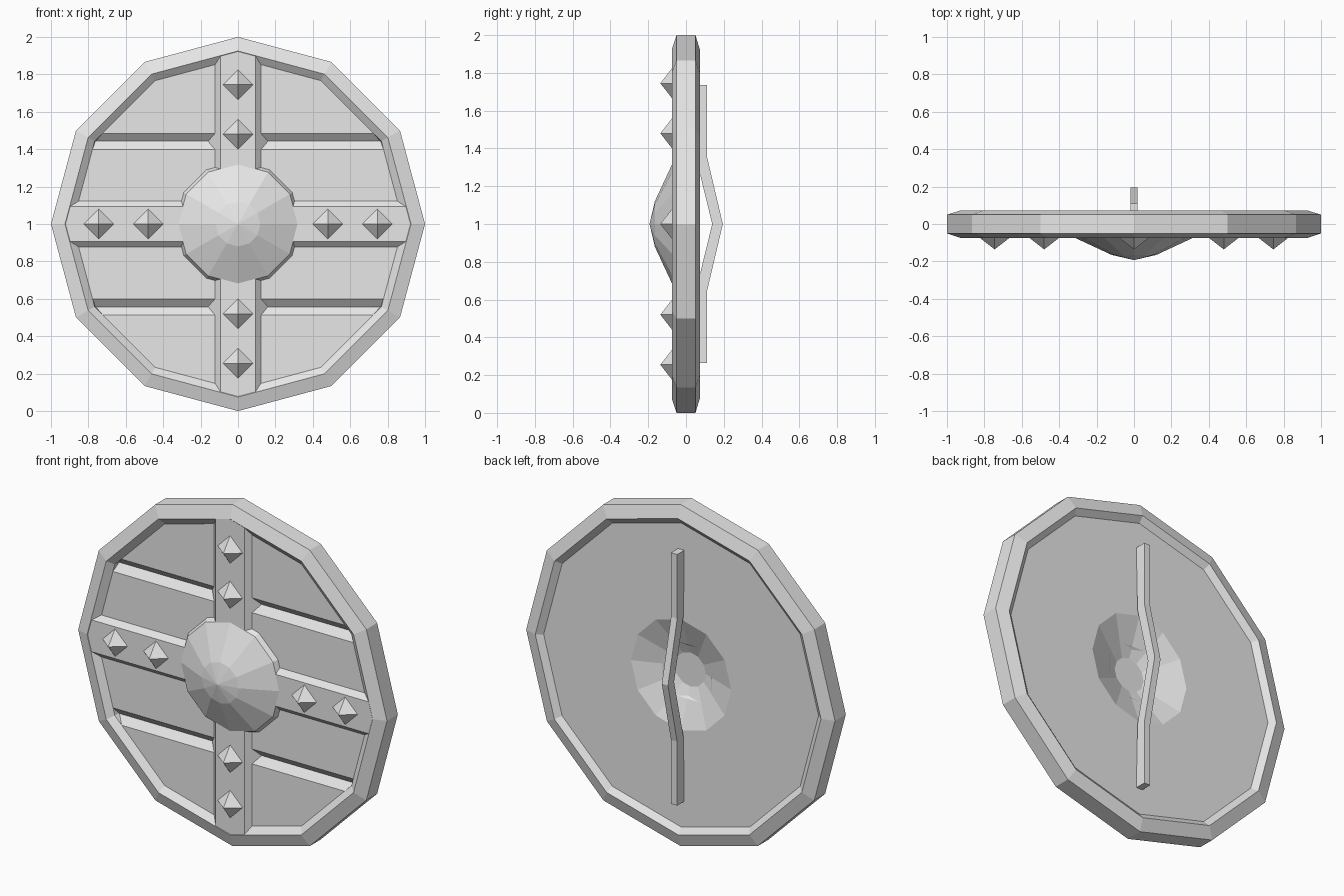
import bpy, bmesh, math
from mathutils import Matrix, Vector

cube = bpy.data.objects.get("Cube")
if cube:
    bpy.data.objects.remove(cube, do_unlink=True)

SIDES = 12
CENTRE = Vector((0, 0, 1))

grey = bpy.data.materials.new("plain_grey")
grey.diffuse_color = (0.8, 0.8, 0.8, 1)
grey.use_nodes = True
grey.node_tree.nodes["Principled BSDF"].inputs["Base Color"].default_value = (0.8, 0.8, 0.8, 1)


def finish(name, bm, sheet=False):
    """Turn a bmesh into a flat shaded object; sheets are made to face the front."""
    bmesh.ops.recalc_face_normals(bm, faces=bm.faces[:])
    if sheet and sum(f.normal.y * f.calc_area() for f in bm.faces) > 0:
        bmesh.ops.reverse_faces(bm, faces=bm.faces[:])
    mesh = bpy.data.meshes.new(name)
    bm.to_mesh(mesh)
    bm.free()
    mesh.materials.append(grey)
    obj = bpy.data.objects.new(name, mesh)
    obj.location = CENTRE
    bpy.context.collection.objects.link(obj)
    return obj


# Body: rim, hollow back and front boss, turned from one profile of (radius, y)
profile = [(0, -0.04), (0.1, -0.04), (0.325, 0.045), (0.89, 0.045), (0.925, 0.073),
           (1, 0.05), (1, -0.05), (0.925, -0.075), (0.885, -0.045), (0.88, -0.002),
           (0.345, -0.002), (0.335, -0.045), (0.32, -0.072), (0.12, -0.165), (0, -0.193)]
bm = bmesh.new()
points = [bm.verts.new((r, y, 0)) for r, y in profile]
edges = [bm.edges.new(pair) for pair in zip(points, points[1:])]
bmesh.ops.spin(bm, geom=points + edges, cent=(0, 0, 0), axis=(0, 1, 0),
               angle=math.tau, steps=SIDES, use_merge=True)
bmesh.ops.remove_doubles(bm, verts=bm.verts[:], dist=0.0005)
finish("shield_body", bm)

# Planks: front panel with two V-shaped grooves
bm = bmesh.new()
radius = 0.885
bm.faces.new([bm.verts.new((radius * math.cos(i * math.tau / SIDES), -0.045,
                            radius * math.sin(i * math.tau / SIDES))) for i in range(SIDES)])
groove = radius / 2
for side in (-1, 1):
    for offset in (-0.045, 0, 0.042):
        bmesh.ops.bisect_plane(bm, geom=bm.verts[:] + bm.edges[:] + bm.faces[:], dist=0.0001,
                               plane_co=(0, 0, side * groove + offset), plane_no=(0, 0, 1))
for v in bm.verts:
    if abs(abs(v.co.z) - groove) < 0.001:
        v.co.y = -0.01
finish("planks", bm, sheet=True)

# Crossing bands with bevelled sides and ends that follow the rim
section = [(-0.16, -0.01), (-0.093, -0.073), (0, -0.073), (0.093, -0.073), (0.16, -0.01)]
for name, turn in (("vertical_band", 0), ("horizontal_band", math.pi / 2)):
    bm = bmesh.new()
    rows = []
    for x, y in section:
        reach = 0.924 - abs(x) * math.tan(math.pi / SIDES)
        rows.append([bm.verts.new((x, y, end * reach)) for end in (-1, 1)])
    for a, b in zip(rows, rows[1:]):
        bm.faces.new((a[0], b[0], b[1], a[1]))
    bm.transform(Matrix.Rotation(turn, 4, 'Y'))
    finish(name, bm, sheet=True)

# Studs: four-sided spikes along both bands
for arm, direction in (("right", (-1, 0, 0)), ("left", (1, 0, 0)),
                       ("top", (0, 0, 1)), ("bottom", (0, 0, -1))):
    for place, distance in (("inner", 0.48), ("outer", 0.745)):
        bm = bmesh.new()
        bmesh.ops.create_cone(bm, cap_ends=True, segments=4, radius1=0.082, radius2=0, depth=0.064)
        bm.transform(Matrix.Translation(Vector(direction) * distance + Vector((0, -0.104, 0)))
                     @ Matrix.Rotation(math.pi / 2, 4, 'X'))
        finish(f"stud_{arm}_{place}", bm)

# Handle: bent bar on the back, extruded across its width
outer = [(0.11, 0.735), (0.11, 0.36), (0.195, 0), (0.11, -0.36), (0.11, -0.735)]
inner = [(0.043, -0.735), (0.053, -0.35), (0.139, 0), (0.053, 0.35), (0.043, 0.735)]
bm = bmesh.new()
side_face = bm.faces.new([bm.verts.new((-0.02, y, z)) for y, z in outer + inner])
extruded = bmesh.ops.extrude_face_region(bm, geom=[side_face], use_keep_orig=True)["geom"]
bmesh.ops.translate(bm, vec=(0.04, 0, 0),
                    verts=[g for g in extruded if isinstance(g, bmesh.types.BMVert)])
finish("handle", bm)
